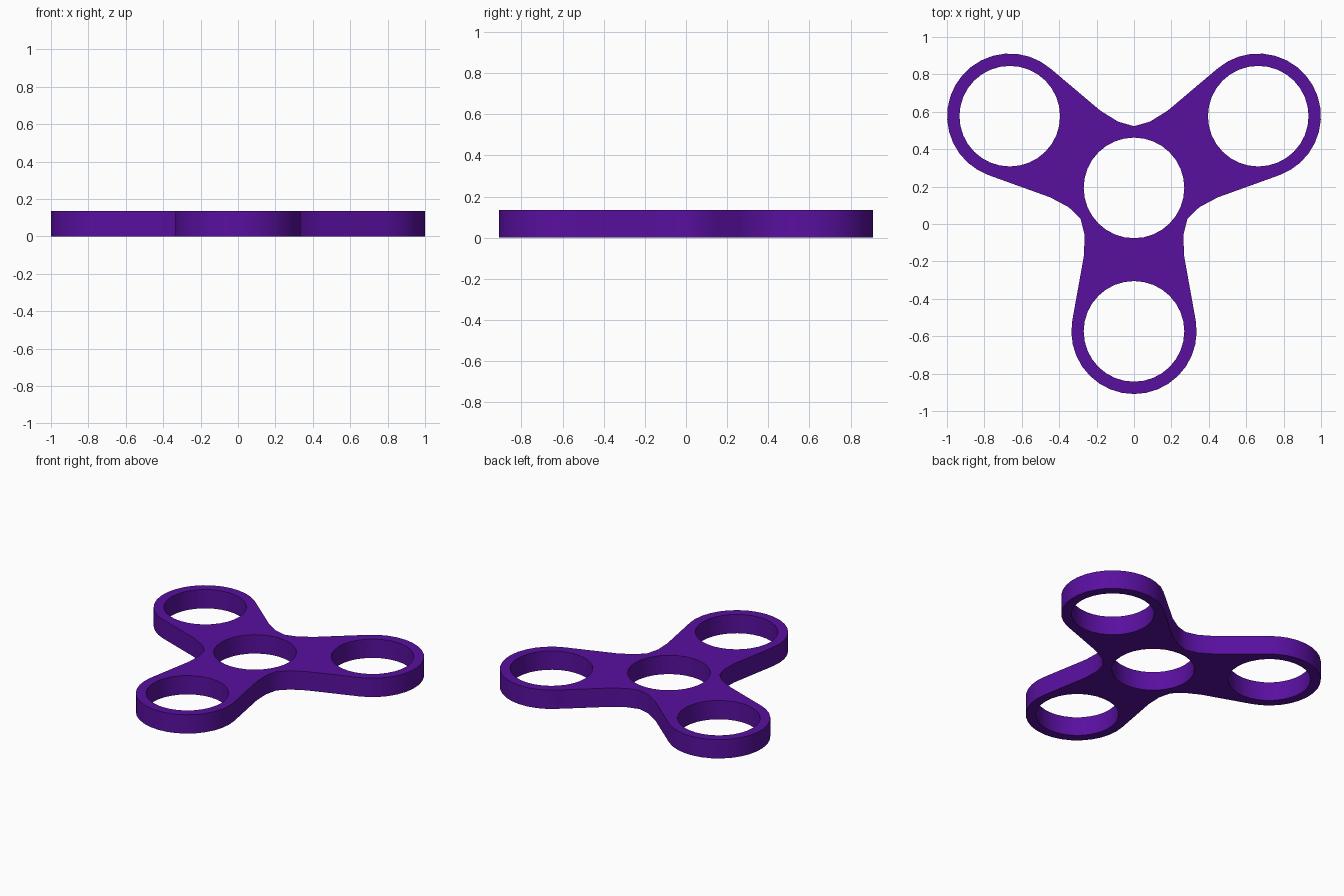
import bpy, bmesh
from math import cos, sin, radians
from mathutils import Matrix, Vector

if "Cube" in bpy.data.objects:
    bpy.data.objects.remove(bpy.data.objects["Cube"])

HEIGHT = 0.135
CENTRE = Vector((0, 0.193, 0))   # middle of the hub hole
ARM = 0.767                      # hub to lobe distance
R_OUT, R_HOLE = 0.335, 0.269
SIDES = 32


def circle(c, r):
    return [c + Vector((r * cos(radians(360 * i / SIDES)),
                        r * sin(radians(360 * i / SIDES)), 0)) for i in range(SIDES)]


def turn(points, degrees):
    m = Matrix.Rotation(radians(degrees), 3, 'Z')
    return [m @ p for p in points]


# one third of the outline: waist curve at the top, then the lobe on its right
waist = [Vector(p) for p in ((-0.18, 0.413, 0), (-0.085, 0.354, 0), (0, 0.33, 0),
                             (0.085, 0.354, 0), (0.18, 0.413, 0))]
lobe_centre = Vector((ARM * cos(radians(30)), ARM * sin(radians(30)), 0))
lobe = []
for i in range(19):
    a = radians(130 - 200 * i / 18)
    lobe.append(lobe_centre + Vector((R_OUT * cos(a), R_OUT * sin(a), 0)))

outline = []
loops = [circle(Vector((0, 0, 0)), R_HOLE)]
for k in range(3):
    outline += turn(waist + lobe, -120 * k)
    loops.append(circle(turn([lobe_centre], -120 * k)[0], R_HOLE))
loops.append(outline)

# flat plate with four round holes
bm = bmesh.new()
edges = []
for pts in loops:
    verts = [bm.verts.new(p + CENTRE) for p in pts]
    edges += [bm.edges.new((verts[i - 1], verts[i])) for i in range(len(verts))]
bmesh.ops.triangle_fill(bm, use_beauty=True, edges=edges, normal=(0, 0, 1))
bmesh.ops.recalc_face_normals(bm, faces=bm.faces)
mesh = bpy.data.meshes.new("spinner_body")
bm.to_mesh(mesh)
bm.free()

body = bpy.data.objects.new("spinner_body", mesh)
bpy.context.collection.objects.link(body)
body.location.z = HEIGHT / 2
bpy.context.view_layer.objects.active = body
body.select_set(True)

# thickness
solid = body.modifiers.new("thickness", 'SOLIDIFY')
solid.thickness = HEIGHT
solid.offset = 0
bpy.ops.object.modifier_apply(modifier=solid.name)
bpy.ops.object.shade_smooth_by_angle(angle=radians(35))

purple = bpy.data.materials.new("purple")
purple.diffuse_color = (0.1, 0.005, 0.35, 1)
purple.use_nodes = True
purple.node_tree.nodes["Principled BSDF"].inputs["Base Color"].default_value = purple.diffuse_color
body.data.materials.append(purple)
